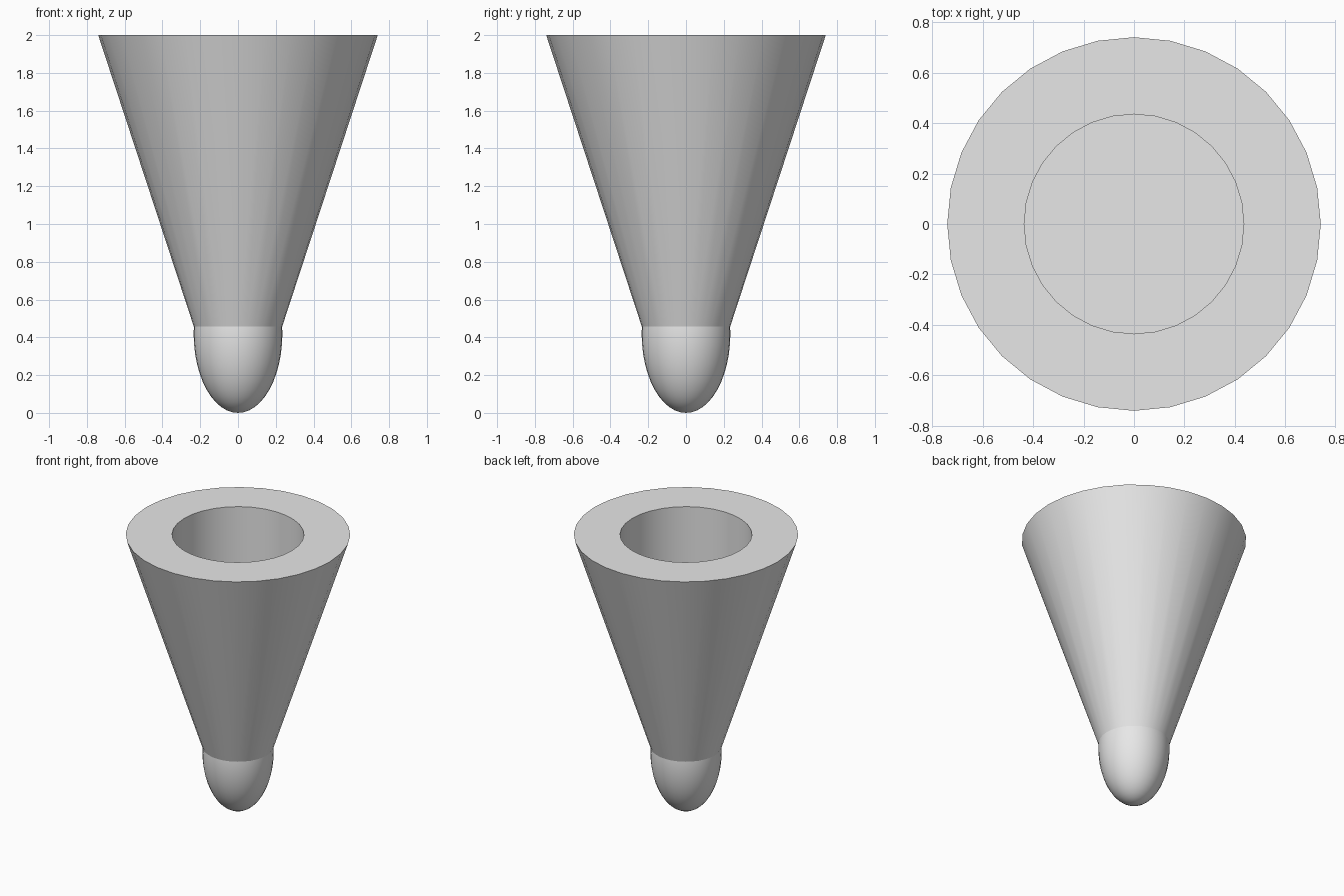
import bpy
import bmesh
import math

SIDES = 32
RIM_Z, FLOOR_Z, NECK_Z = 2.0, 1.25, 0.445
RIM_R, HOLE_R, NECK_R = 0.74, 0.435, 0.23

cube = bpy.data.objects.get("Cube")
if cube:
    bpy.data.objects.remove(cube, do_unlink=True)

grey = bpy.data.materials.new("light_grey")
grey.use_nodes = True
grey.diffuse_color = (0.8, 0.8, 0.8, 1)
grey.node_tree.nodes["Principled BSDF"].inputs["Base Color"].default_value = (0.8, 0.8, 0.8, 1)


def add_object(name, bm):
    """Turn a bmesh into a grey object, smooth except at sharp edges."""
    bmesh.ops.recalc_face_normals(bm, faces=bm.faces)
    mesh = bpy.data.meshes.new(name)
    bm.to_mesh(mesh)
    bm.free()
    mesh.materials.append(grey)
    obj = bpy.data.objects.new(name, mesh)
    bpy.context.collection.objects.link(obj)
    bpy.ops.object.select_all(action="DESELECT")
    obj.select_set(True)
    bpy.context.view_layer.objects.active = obj
    bpy.ops.object.shade_smooth_by_angle(angle=math.radians(30))
    return obj


def ring(bm, radius, z):
    step = math.tau / SIDES
    return [bm.verts.new((radius * math.cos(i * step), radius * math.sin(i * step), z))
            for i in range(SIDES)]


# Tapered body with a flat rim and a round socket
bm = bmesh.new()
profile = [(NECK_R, NECK_Z), (RIM_R, RIM_Z), (HOLE_R, RIM_Z), (HOLE_R, FLOOR_Z)]
rings = [ring(bm, r, z) for r, z in profile]
for low, high in zip(rings, rings[1:]):
    for i in range(SIDES):
        j = (i + 1) % SIDES
        bm.faces.new((low[i], low[j], high[j], high[i]))
bm.faces.new(rings[0])
bm.faces.new(rings[-1])
add_object("tapered_body", bm)

# Stretched round tip below the body
bm = bmesh.new()
bmesh.ops.create_uvsphere(bm, u_segments=SIDES, v_segments=24, radius=1)
bmesh.ops.scale(bm, vec=(0.235, 0.235, 0.42), verts=bm.verts)
bmesh.ops.translate(bm, vec=(0, 0, 0.42), verts=bm.verts)
add_object("rounded_tip", bm)
